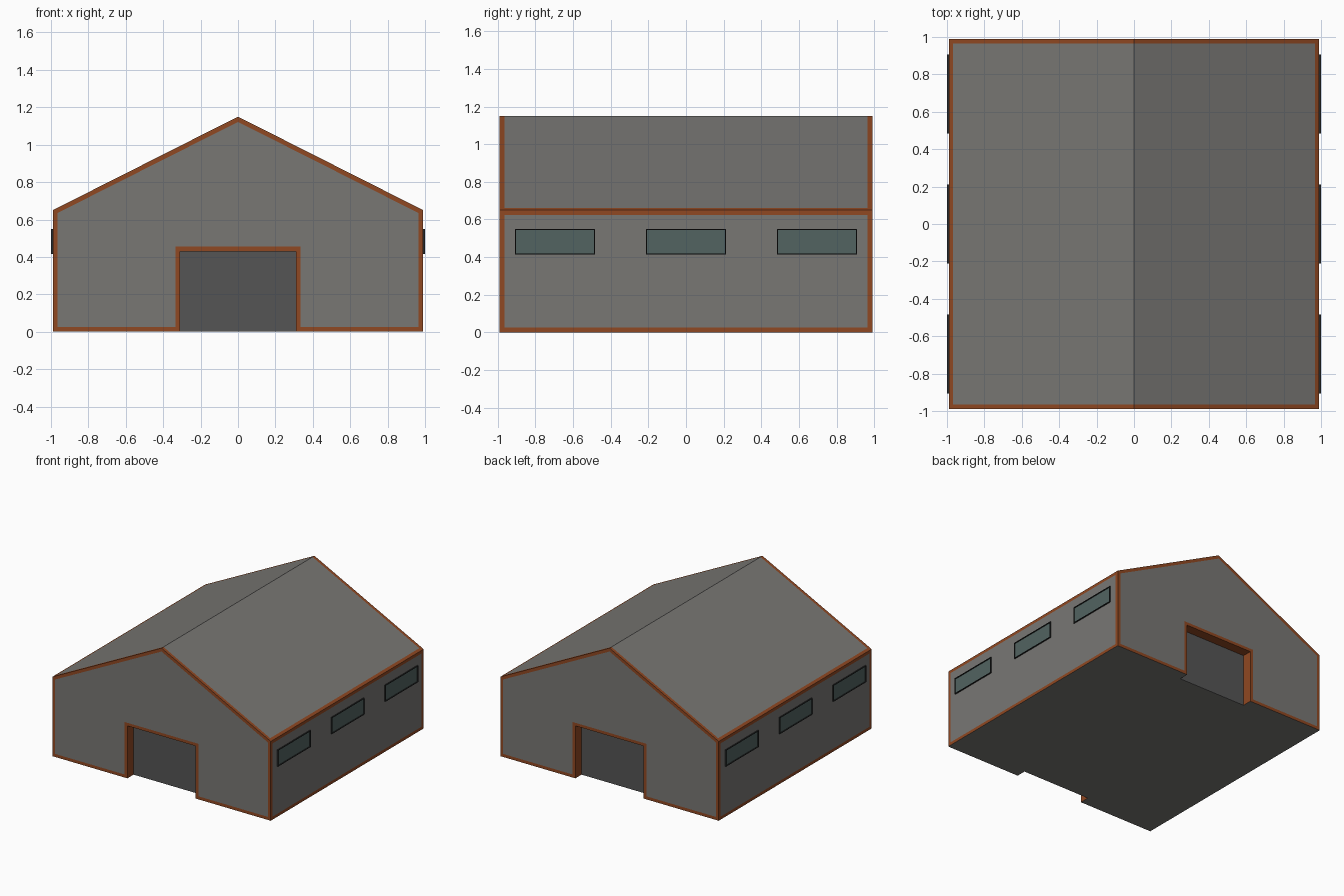
import bpy, bmesh

if "Cube" in bpy.data.objects:
    bpy.data.objects.remove(bpy.data.objects["Cube"])

W, L = 0.99, 0.99                 # half width, half length
EAVE, RIDGE = 0.65, 1.15
DW, DH, DEPTH = 0.31, 0.43, 0.08  # door half width, height, recess
TRIM = 0.025


def material(name, rgb):
    m = bpy.data.materials.new(name)
    m.diffuse_color = (*rgb, 1)
    m.use_nodes = True
    m.node_tree.nodes["Principled BSDF"].inputs["Base Color"].default_value = m.diffuse_color
    return m


wall = material("grey_cladding", (0.19, 0.185, 0.175))
rust = material("rust_trim", (0.28, 0.065, 0.016))
door_grey = material("door_grey", (0.09, 0.09, 0.09))
dark = material("dark_frame", (0.02, 0.022, 0.022))
glass = material("tinted_glass", (0.085, 0.125, 0.12))


def finish(bm, name, mats):
    bmesh.ops.recalc_face_normals(bm, faces=bm.faces[:])
    me = bpy.data.meshes.new(name)
    bm.to_mesh(me)
    bm.free()
    for m in mats:
        me.materials.append(m)
    ob = bpy.data.objects.new(name, me)
    bpy.context.collection.objects.link(ob)
    return ob


# Shell: gabled outline with door notch at both ends
outline = [(-W, 0), (-W, EAVE), (0, RIDGE), (W, EAVE), (W, 0),
           (DW, 0), (DW, DH), (-DW, DH), (-DW, 0)]
bm = bmesh.new()
front, back = ([bm.verts.new((x, y, z)) for x, z in outline] for y in (-L, L))
gables = [bm.faces.new(front), bm.faces.new(back)]
skin = [bm.faces.new((front[i], front[i + 1], back[i + 1], back[i])) for i in range(4)]

# Door reveals and panels
reveals, panels, inner = [], [], []
for ring, y in ((front, -L + DEPTH), (back, L - DEPTH)):
    deep = [bm.verts.new((x, y, z)) for x, z in outline[5:]]
    reveals += [bm.faces.new((ring[5 + i], ring[6 + i], deep[i + 1], deep[i])) for i in range(3)]
    panels.append(bm.faces.new(deep))
    inner.append(deep)

# Floor with a notch at each door
floor = bm.faces.new([front[0], front[8], inner[0][3], inner[0][0], front[5], front[4],
                      back[4], back[5], inner[1][0], inner[1][3], back[8], back[0]])
bmesh.ops.recalc_face_normals(bm, faces=bm.faces[:])
for f in reveals:
    f.material_index = 1
for f in panels:
    f.material_index = 2

# Trim strips: inset borders of gables, side walls and the whole roof
for region in ([gables[0]], [gables[1]], [skin[0]], [skin[3]], skin[1:3]):
    rim = bmesh.ops.inset_region(bm, faces=region, thickness=TRIM,
                                 use_boundary=True, use_even_offset=True)["faces"]
    for f in rim:
        f.material_index = 1
finish(bm, "warehouse_shell", [wall, rust, door_grey])


# Windows: thin dark frame with recessed pane, three on each side
def window(side, yc, hw=0.212, z0=0.415, z1=0.55, t=0.005):
    bm = bmesh.new()

    def loop(x, d):
        return [bm.verts.new((side * x, yc + sy * (hw - d), z)) for sy, z in
                ((-1, z0 + d), (1, z0 + d), (1, z1 - d), (-1, z1 - d))]

    loops = [loop(W, 0), loop(1.0, 0), loop(1.0, t), loop(W + 0.002, t)]
    for a, b in zip(loops, loops[1:]):
        for i in range(4):
            j = (i + 1) % 4
            bm.faces.new((a[i], a[j], b[j], b[i]))
    pane = bm.faces.new(loops[-1])
    pane.material_index = 1
    finish(bm, "side_window", [dark, glass])


for side in (-1, 1):
    for yc in (-0.695, 0.0, 0.695):
        window(side, yc)
